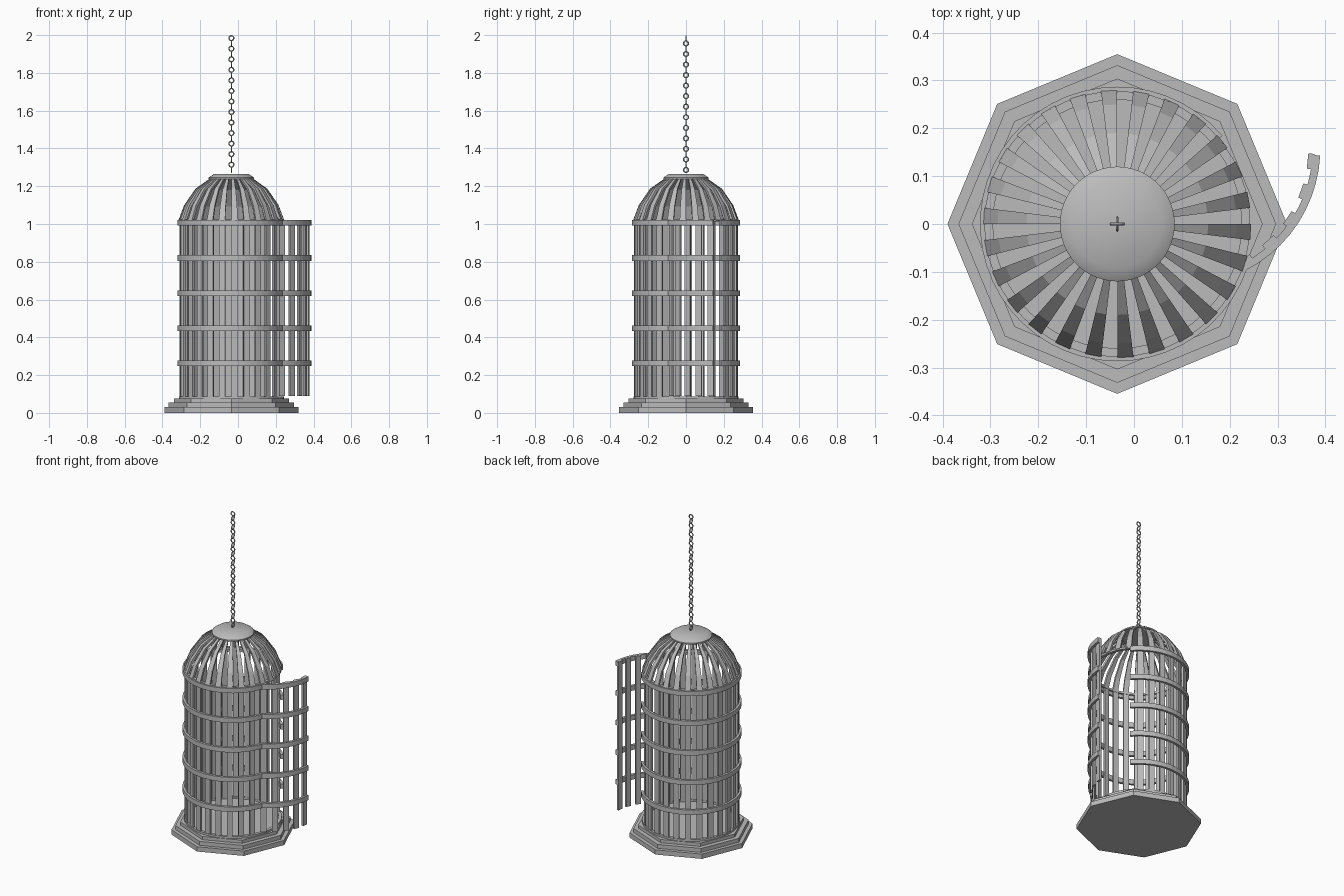
import bpy, bmesh, math
from mathutils import Matrix, Vector

if "Cube" in bpy.data.objects:
    bpy.data.objects.remove(bpy.data.objects["Cube"], do_unlink=True)

GREY = (0.5, 0.5, 0.5, 1)
metal = bpy.data.materials.new("grey metal")
metal.use_nodes = True
metal.diffuse_color = GREY
metal.node_tree.nodes["Principled BSDF"].inputs["Base Color"].default_value = GREY

CENTRE = Matrix.Translation((-0.035, 0, 0))
COUNT = 26
STEP = 360 / COUNT
PHASE = 93.5
HINGE, LATCH = -19, 40
RING_HEIGHTS = [0.262 + 0.186 * i for i in range(5)]


def finish(name, bm, matrix=CENTRE, smooth=False):
    bmesh.ops.recalc_face_normals(bm, faces=bm.faces)
    bm.transform(matrix)
    mesh = bpy.data.meshes.new(name)
    bm.to_mesh(mesh)
    bm.free()
    mesh.materials.append(metal)
    obj = bpy.data.objects.new(name, mesh)
    bpy.context.collection.objects.link(obj)
    if smooth:
        bpy.ops.object.select_all(action='DESELECT')
        obj.select_set(True)
        bpy.context.view_layer.objects.active = obj
        bpy.ops.object.shade_smooth_by_angle(angle=math.radians(35))
    return obj


def sweep(bm, profile, start, end, segments):
    """Turn a closed (radius, z) profile from start to end, in degrees."""
    full = abs(end - start) >= 360
    rows = []
    for i in range(segments + (0 if full else 1)):
        a = math.radians(start + (end - start) * i / segments)
        rows.append([bm.verts.new((r * math.cos(a), r * math.sin(a), z)) for r, z in profile])
    n = len(profile)
    for i in range(segments):
        a, b = rows[i], rows[(i + 1) % len(rows)]
        for j in range(n):
            k = (j + 1) % n
            bm.faces.new((a[j], b[j], b[k], a[k]))
    if not full:
        bm.faces.new(rows[0])
        bm.faces.new(rows[-1])


def band(r0, r1, z0, z1):
    return [(r0, z0), (r1, z0), (r1, z1), (r0, z1)]


def rings(name, start, end, segments, matrix):
    bm = bmesh.new()
    for z in RING_HEIGHTS:
        sweep(bm, band(0.271, 0.287, z - 0.015, z + 0.015), start, end, segments)
    finish(name, bm, matrix)


def bars(name, angles, bottom, matrix):
    bm = bmesh.new()
    for a in angles:
        sweep(bm, band(0.262, 0.275, bottom, 1.02), a - STEP / 4, a + STEP / 4, 1)
    finish(name, bm, matrix)


# Stepped octagonal base
bm = bmesh.new()
for radius, z0, z1 in ((0.355, 0, 0.03), (0.332, 0.03, 0.055), (0.304, 0.055, 0.075)):
    bmesh.ops.create_cone(bm, cap_ends=True, segments=8, radius1=radius, radius2=radius,
                          depth=z1 - z0, matrix=Matrix.Translation((0, 0, (z0 + z1) / 2)))
finish("stepped_base", bm)

# Floor ring and dome rim
for name, z0, z1 in (("floor_ring", 0.075, 0.087), ("dome_rim", 1.012, 1.025)):
    bm = bmesh.new()
    sweep(bm, band(0.26, 0.278, z0, z1), 0, 360, 48)
    finish(name, bm)

# Cage wall, open on one side
angles = [(PHASE + STEP * i + 180) % 360 - 180 for i in range(COUNT)]
bars("cage_bars", [a for a in angles if not HINGE < a < LATCH], 0.075, CENTRE)
rings("cage_rings", LATCH, 360 + HINGE, 42, CENTRE)

# Door swung outward about its hinge
h = math.radians(HINGE)
pivot = Vector((0.28 * math.cos(h), 0.28 * math.sin(h), 0))
swing = (CENTRE @ Matrix.Translation(pivot) @ Matrix.Rotation(math.radians(-44), 4, 'Z')
         @ Matrix.Translation(-pivot))
bars("door_bars", [a for a in angles if HINGE < a < LATCH], 0.09, swing)
rings("door_rings", HINGE, LATCH + 1, 10, swing)

# Dome ribs
outer = [(0.28, 1.02), (0.25, 1.1), (0.19, 1.187), (0.105, 1.247)]
inner = [(r - 0.011, z - 0.007) for r, z in reversed(outer)]
bm = bmesh.new()
for a in angles:
    sweep(bm, outer + inner, a - STEP / 4, a + STEP / 4, 1)
finish("dome_ribs", bm)

# Bevelled cap
bm = bmesh.new()
for r0, r1, z0, z1 in ((0.12, 0.12, 1.238, 1.246), (0.12, 0.093, 1.246, 1.264)):
    bmesh.ops.create_cone(bm, cap_ends=True, segments=48, radius1=r0, radius2=r1,
                          depth=z1 - z0, matrix=Matrix.Translation((0, 0, (z0 + z1) / 2)))
finish("dome_cap", bm, smooth=True)

# Hanging chain of alternating links
tube = [(0.0128 + 0.0035 * math.cos(i * math.pi / 3), 0.0035 * math.sin(i * math.pi / 3))
        for i in range(6)]
for i in range(26):
    bm = bmesh.new()
    sweep(bm, tube, 0, 360, 14)
    turn = Matrix.Rotation(math.pi / 2 * (i % 2), 4, 'Z') @ Matrix.Rotation(math.pi / 2, 4, 'X')
    place = Matrix.Translation((0, 0, 1.9837 - 0.0279 * i))
    finish(f"chain_link_{i + 1}", bm, CENTRE @ place @ turn, smooth=True)
